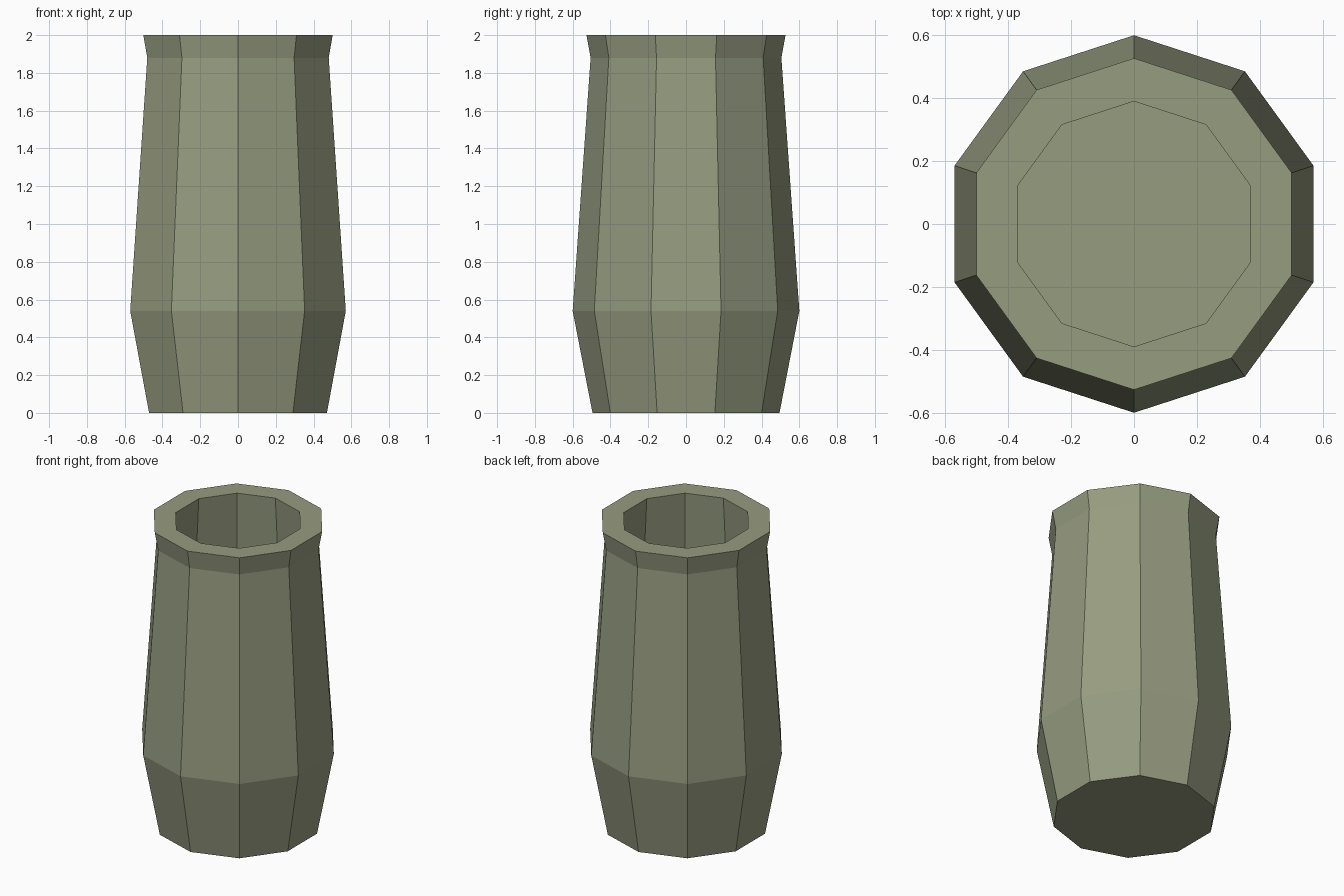
import bpy, bmesh, math

if "Cube" in bpy.data.objects:
    bpy.data.objects.remove(bpy.data.objects["Cube"])

SIDES = 10
# (radius, height): outside from base to rim, then down the inside to the floor
PROFILE = [(0.495, 0), (0.60, 0.54), (0.505, 1.88), (0.527, 2.0),
           (0.39, 2.0), (0.485, 0.54), (0.41, 0.12)]

mat = bpy.data.materials.new("sage_green_clay")
mat.diffuse_color = (0.305, 0.332, 0.216, 1)
mat.use_nodes = True
mat.node_tree.nodes["Principled BSDF"].inputs["Base Color"].default_value = mat.diffuse_color

# Vase body: stacked ten-sided rings, a vertex pointing to the front and back
bm = bmesh.new()
rings = []
for r, z in PROFILE:
    ring = []
    for i in range(SIDES):
        a = math.pi / 2 + 2 * math.pi * i / SIDES
        ring.append(bm.verts.new((r * math.cos(a), r * math.sin(a), z)))
    rings.append(ring)
for lo, hi in zip(rings, rings[1:]):
    for i in range(SIDES):
        j = (i + 1) % SIDES
        bm.faces.new((lo[i], lo[j], hi[j], hi[i]))

# Underside and inner floor
bm.faces.new(rings[0][::-1])
bm.faces.new(rings[-1])
bmesh.ops.recalc_face_normals(bm, faces=bm.faces[:])

mesh = bpy.data.meshes.new("vase")
bm.to_mesh(mesh)
bm.free()
mesh.materials.append(mat)
bpy.context.collection.objects.link(bpy.data.objects.new("vase", mesh))
